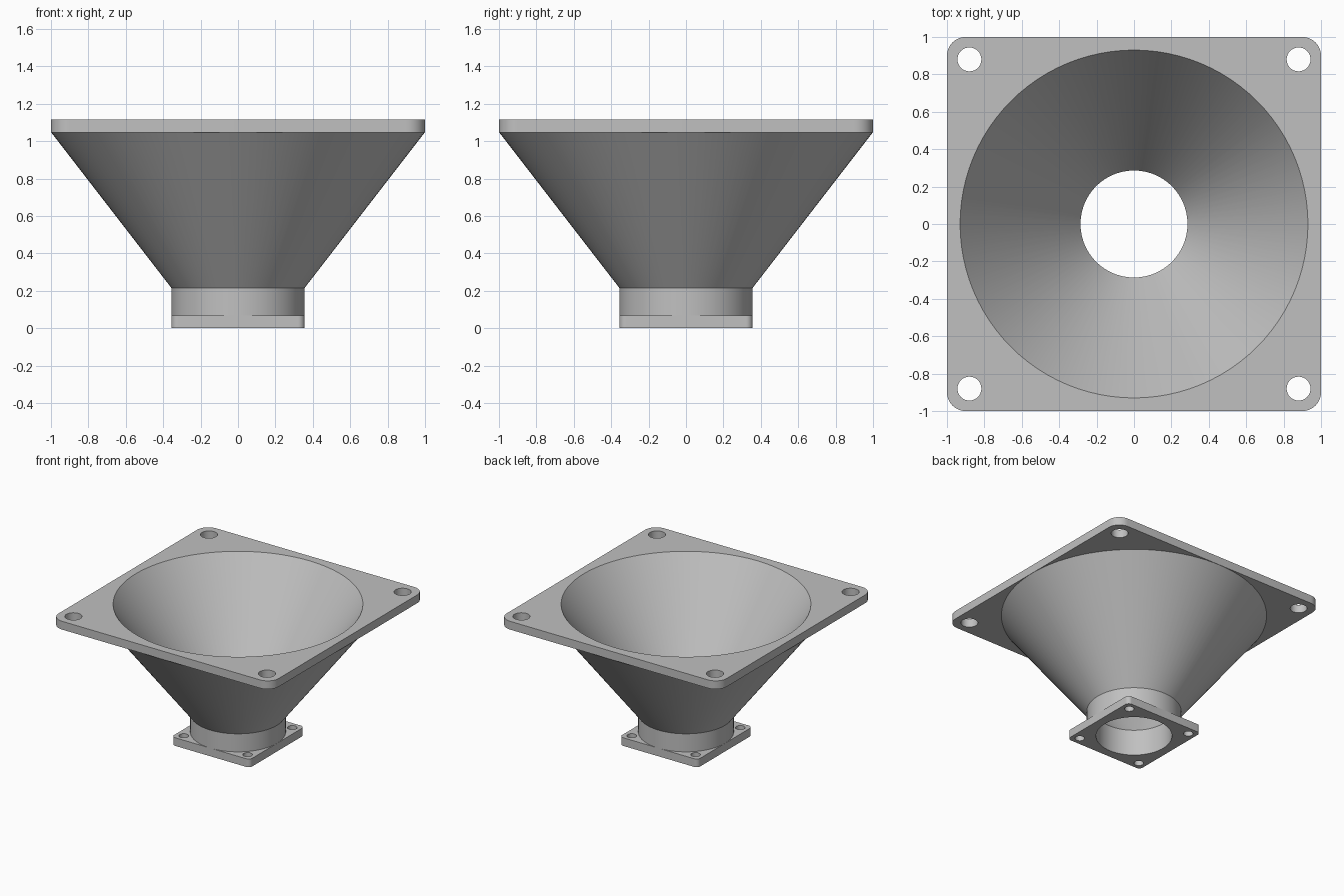
import bpy
import bmesh
from math import cos, sin, pi, radians

if "Cube" in bpy.data.objects:
    bpy.data.objects.remove(bpy.data.objects["Cube"], do_unlink=True)

SEGMENTS = 96
grey = bpy.data.materials.new("light_grey")
grey.use_nodes = True
colour = (0.53, 0.53, 0.53, 1)
grey.diffuse_color = colour
grey.node_tree.nodes["Principled BSDF"].inputs["Base Color"].default_value = colour


def make_object(name, bm):
    mesh = bpy.data.meshes.new(name)
    bm.to_mesh(mesh)
    bm.free()
    mesh.materials.append(grey)
    obj = bpy.data.objects.new(name, mesh)
    bpy.context.collection.objects.link(obj)
    bpy.ops.object.select_all(action='DESELECT')
    obj.select_set(True)
    bpy.context.view_layer.objects.active = obj
    return obj


def arc(cx, cy, r, start, end, steps):
    angles = [start + (end - start) * i / steps for i in range(steps + 1)]
    return [(cx + r * cos(a), cy + r * sin(a)) for a in angles]


def circle(cx, cy, r, steps):
    return arc(cx, cy, r, 0, 2 * pi, steps)[:-1]


def revolve(name, profile):
    """Sweep a (radius, height) profile round the z axis."""
    bm = bmesh.new()
    rings = [[bm.verts.new((x, y, z)) for x, y in circle(0, 0, r, SEGMENTS)]
             for r, z in profile]
    for low, high in zip(rings, rings[1:]):
        for i in range(SEGMENTS):
            j = (i + 1) % SEGMENTS
            bm.faces.new((low[i], low[j], high[j], high[i]))
    make_object(name, bm)
    bpy.ops.object.shade_smooth_by_angle(angle=radians(30))


def flange(name, half, corner, bore, hole_pos, hole_r, bottom, top):
    """Rounded square plate with a central bore and four bolt holes."""
    inner = half - corner
    outline = []
    for k, (sx, sy) in enumerate([(1, 1), (-1, 1), (-1, -1), (1, -1)]):
        outline += arc(sx * inner, sy * inner, corner, k * pi / 2, (k + 1) * pi / 2, 10)
    loops = [outline, circle(0, 0, bore, SEGMENTS)]
    loops += [circle(sx * hole_pos, sy * hole_pos, hole_r, 32)
              for sx in (-1, 1) for sy in (-1, 1)]
    bm = bmesh.new()
    edges = []
    for loop in loops:
        verts = [bm.verts.new((x, y, 0)) for x, y in loop]
        edges += [bm.edges.new((verts[i - 1], verts[i])) for i in range(len(verts))]
    bmesh.ops.triangle_fill(bm, edges=edges, use_beauty=True, normal=(0, 0, 1))
    bm.normal_update()
    flipped = [f for f in bm.faces if f.normal.z < 0]
    bmesh.ops.reverse_faces(bm, faces=flipped)
    obj = make_object(name, bm)
    obj.location.z = (bottom + top) / 2
    solid = obj.modifiers.new("thickness", 'SOLIDIFY')
    solid.thickness = top - bottom
    solid.offset = 0
    bpy.ops.object.modifier_apply(modifier=solid.name)
    bpy.ops.object.shade_smooth_by_angle(angle=radians(30))


# Heights and radii of the funnel
base_top, neck_top, rim_bottom, rim_top = 0.067, 0.215, 1.047, 1.115
bore, neck, mouth = 0.286, 0.356, 0.93

# Funnel walls
revolve("funnel_outside", [(neck, base_top), (neck, neck_top), (0.999, rim_bottom)])
revolve("funnel_inside", [(mouth, rim_top), (bore, neck_top), (bore, base_top)])

# Mounting plates
flange("top_flange", 1.0, 0.1, mouth, 0.88, 0.064, rim_bottom, rim_top)
flange("bottom_flange", neck, 0.035, bore, 0.29, 0.036, 0, base_top)
